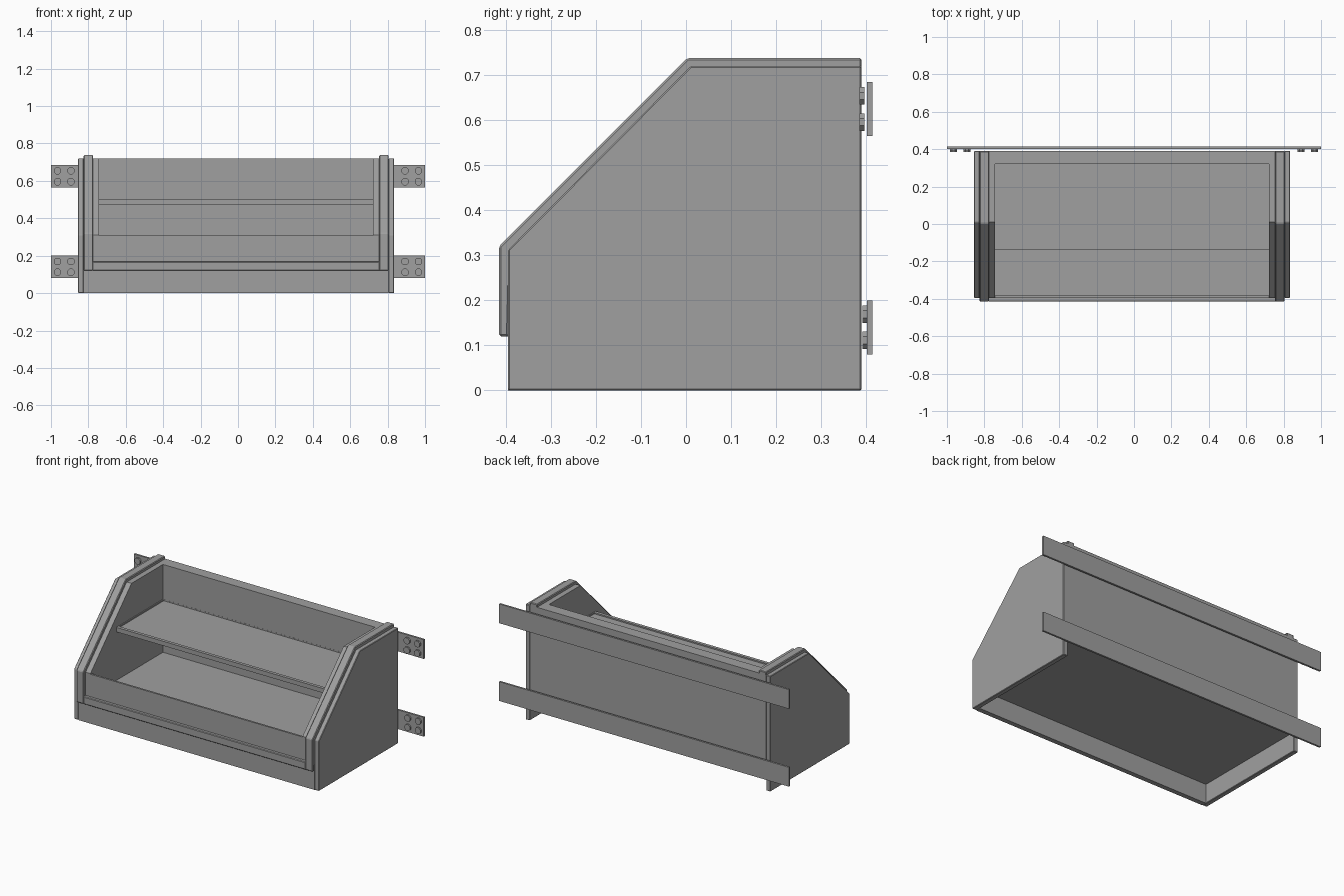
import bpy, bmesh, math
from mathutils import Matrix

if "Cube" in bpy.data.objects:
    bpy.data.objects.remove(bpy.data.objects["Cube"], do_unlink=True)

grey = bpy.data.materials.new("plain grey")
grey.use_nodes = True
GREY = (0.35, 0.35, 0.35, 1)
grey.diffuse_color = GREY
grey.node_tree.nodes["Principled BSDF"].inputs["Base Color"].default_value = GREY

CX = -0.01  # middle of the bin; the rails are centred on x = 0


def finish(name, bm, bevel=0):
    bmesh.ops.recalc_face_normals(bm, faces=bm.faces)
    mesh = bpy.data.meshes.new(name)
    bm.to_mesh(mesh)
    bm.free()
    mesh.materials.append(grey)
    ob = bpy.data.objects.new(name, mesh)
    bpy.context.collection.objects.link(ob)
    if bevel:
        mod = ob.modifiers.new("bevel", 'BEVEL')
        mod.width = bevel
        mod.segments = 1
        mod.limit_method = 'ANGLE'
    return ob


def box_bm(x, y, z):
    bm = bmesh.new()
    bmesh.ops.create_cube(bm, size=1)
    for v in bm.verts:
        for i, (lo, hi) in enumerate((x, y, z)):
            v.co[i] = hi if v.co[i] > 0 else lo
    return bm


def box(name, x, y, z, bevel=0):
    return finish(name, box_bm(x, y, z), bevel)


def plate(name, profile, x0, x1, bevel=0):
    """Extrude a (y, z) outline from x0 to x1."""
    bm = bmesh.new()
    face = bm.faces.new([bm.verts.new((x0, y, z)) for y, z in profile])
    ext = bmesh.ops.extrude_face_region(bm, geom=[face])["geom"]
    bmesh.ops.translate(bm, vec=(x1 - x0, 0, 0),
                        verts=[g for g in ext if isinstance(g, bmesh.types.BMVert)])
    return finish(name, bm, bevel)


def side_profile(bottom):
    return [(-0.395, bottom), (0.39, bottom), (0.39, 0.72), (0.01, 0.72), (-0.395, 0.312)]


# Side walls: thin outer skin to the ground, thicker inner wall above the floor
band = [(-0.395, 0.12), (-0.415, 0.12), (-0.415, 0.32), (0.003, 0.738), (0.39, 0.738),
        (0.39, 0.71), (0.014, 0.71), (-0.39, 0.306)]
for side, s in (("left", 1), ("right", -1)):
    plate(side + "_outer_skin", side_profile(0), CX + s * 0.845, CX + s * 0.815, 0.003)
    plate(side + "_inner_wall", side_profile(0.12), CX + s * 0.815, CX + s * 0.732)
    plate(side + "_edge_band", band, CX + s * 0.815, CX + s * 0.765, 0.004)

# Front skirt, lower rail and upright pane
box("front_skirt", (CX - 0.815, CX + 0.815), (-0.395, -0.365), (0, 0.125))
box("front_rail", (CX - 0.768, CX + 0.768), (-0.415, -0.385), (0.12, 0.168), 0.004)
box("front_pane", (CX - 0.732, CX + 0.732), (-0.395, -0.383), (0.12, 0.308))

# Floor and back
box("floor", (CX - 0.815, CX + 0.815), (-0.39, 0.39), (0.12, 0.172))
box("back_panel", (CX - 0.732, CX + 0.732), (0.32, 0.39), (0.12, 0.72))

# Shelf with a shallow sunken top
bm = box_bm((CX - 0.732, CX + 0.732), (-0.14, 0.325), (0.475, 0.503))
bm.normal_update()
top = max(bm.faces, key=lambda f: f.calc_center_median().z)
bmesh.ops.inset_region(bm, faces=[top], thickness=0.008)
for v in top.verts:
    if v.co.y < 0:
        v.co.y = -0.12
ext = bmesh.ops.extrude_discrete_faces(bm, faces=[top])["faces"][0]
bmesh.ops.translate(bm, vec=(0, 0, -0.008), verts=ext.verts)
finish("shelf", bm)

# Mounting rails with bolt heads at both ends
for level, z in (("upper", 0.625), ("lower", 0.14)):
    box(level + "_mount_rail", (-1, 1), (0.402, 0.414), (z - 0.06, z + 0.06))
    y = 0.391 if level == "upper" else 0.398
    bm = bmesh.new()
    for x in (-0.965, -0.893, 0.893, 0.965):
        for dz in (-0.029, 0.029):
            place = Matrix.Translation((x, y, z + dz)) @ Matrix.Rotation(math.pi / 2, 4, 'X')
            turn = Matrix.Rotation(math.pi / 8, 4, 'Z')
            bmesh.ops.create_cone(bm, cap_ends=True, segments=8, radius1=0.021,
                                  radius2=0.021, depth=0.011, matrix=place @ turn)
    finish(level + "_bolt_heads", bm)
